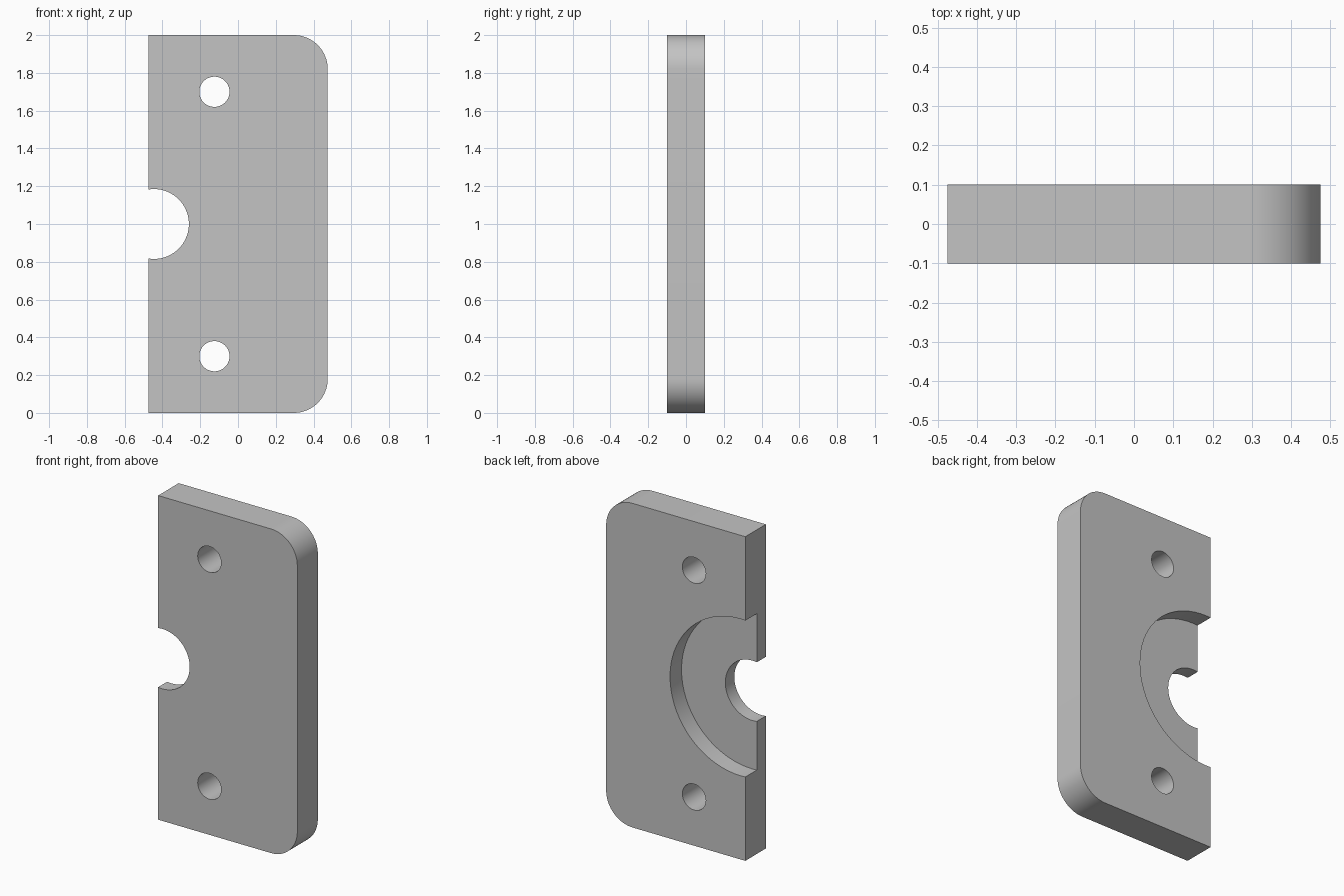
import bpy, bmesh, math

cube = bpy.data.objects.get("Cube")
if cube:
    bpy.data.objects.remove(cube, do_unlink=True)

LEFT, RIGHT, HEIGHT, HALF = -0.475, 0.475, 2.0, 0.1
CORNER = 0.18
BORE_X = -0.445

grey = bpy.data.materials.new("plain_grey")
grey.use_nodes = True
colour = (0.55, 0.55, 0.55, 1)
grey.diffuse_color = colour
grey.node_tree.nodes["Principled BSDF"].inputs["Base Color"].default_value = colour


def prism(name, outline, y0, y1):
    """Extrude an x-z outline from y0 to y1."""
    bm = bmesh.new()
    face = bm.faces.new([bm.verts.new((x, y0, z)) for x, z in outline])
    extruded = bmesh.ops.extrude_face_region(bm, geom=[face])["geom"]
    verts = [v for v in extruded if isinstance(v, bmesh.types.BMVert)]
    bmesh.ops.translate(bm, verts=verts, vec=(0, y1 - y0, 0))
    bmesh.ops.recalc_face_normals(bm, faces=bm.faces)
    mesh = bpy.data.meshes.new(name)
    bm.to_mesh(mesh)
    bm.free()
    mesh.materials.append(grey)
    obj = bpy.data.objects.new(name, mesh)
    bpy.context.collection.objects.link(obj)
    return obj


def arc(x, z, radius, start, end, steps):
    angles = [math.radians(start + (end - start) * i / steps) for i in range(steps + 1)]
    return [(x + radius * math.cos(a), z + radius * math.sin(a)) for a in angles]


# Plate with two rounded corners on its left side
outline = [(LEFT, HEIGHT), (LEFT, 0)]
outline += arc(RIGHT - CORNER, CORNER, CORNER, -90, 0, 16)
outline += arc(RIGHT - CORNER, HEIGHT - CORNER, CORNER, 0, 90, 16)
plate = prism("plate", outline, -HALF, HALF)

# Cutters: screw holes, half bore and the round recess in the back
cuts = [
    ("lower_screw_hole", -0.125, 0.3, 0.08, -0.2),
    ("upper_screw_hole", -0.125, 1.7, 0.08, -0.2),
    ("bore", BORE_X, 1.0, 0.185, -0.2),
    ("back_recess", BORE_X, 1.0, 0.484, -0.012),
]
cutters = []
for name, x, z, radius, front in cuts:
    cutter = prism(name + "_cutter", arc(x, z, radius, 0, 360, 72)[:-1], front, 0.2)
    cutter.hide_render = True
    cutters.append(cutter)
    cut = plate.modifiers.new(name, "BOOLEAN")
    cut.operation = "DIFFERENCE"
    cut.solver = "EXACT"
    cut.object = cutter

# Apply the cuts, then discard the cutters
bpy.ops.object.select_all(action="DESELECT")
plate.select_set(True)
bpy.context.view_layer.objects.active = plate
for name, *_ in cuts:
    bpy.ops.object.modifier_apply(modifier=name)
for cutter in cutters:
    bpy.data.objects.remove(cutter, do_unlink=True)

bpy.ops.object.shade_smooth_by_angle(angle=math.radians(30))
